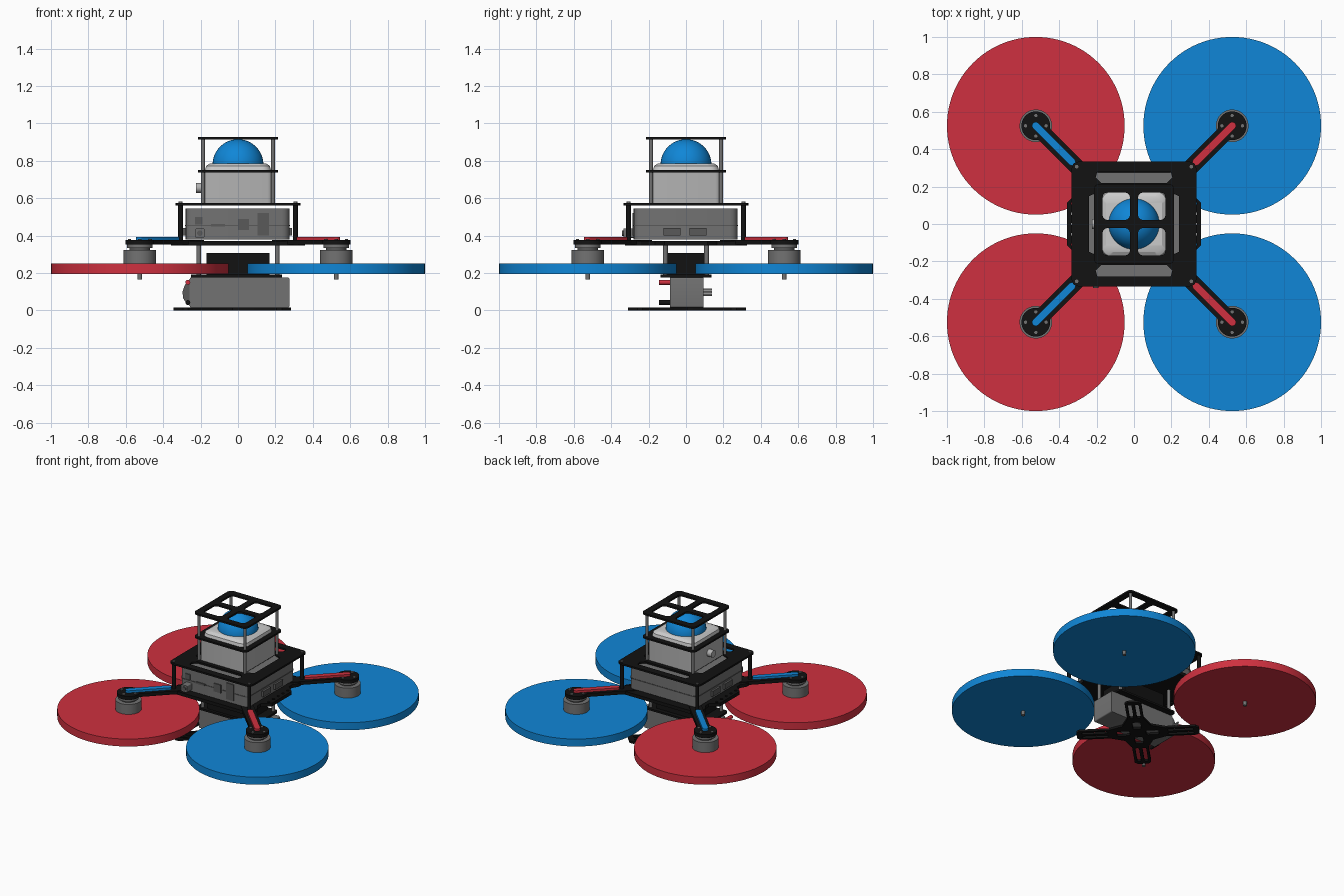
import bpy, bmesh
from math import pi, sin, cos, radians, sqrt
from mathutils import Matrix

if "Cube" in bpy.data.objects:
    bpy.data.objects.remove(bpy.data.objects["Cube"])

COL = {"red": (0.62, 0.03, 0.05), "blue": (0.005, 0.24, 0.68), "black": (0.006, 0.006, 0.006),
       "dark": (0.1, 0.1, 0.1), "mid": (0.17, 0.17, 0.17), "light": (0.45, 0.45, 0.45),
       "white": (0.7, 0.7, 0.68)}
MAT = {}
for key, c in COL.items():
    MAT[key] = bpy.data.materials.new(key)
    MAT[key].diffuse_color = (*c, 1)


def circle(x, y, r, n=32, a0=0.0, a1=2 * pi):
    full = abs(a1 - a0 - 2 * pi) < 1e-6
    d = n if full else n - 1
    return [(x + r * cos(a0 + (a1 - a0) * i / d), y + r * sin(a0 + (a1 - a0) * i / d)) for i in range(n)]


def rect(x0, x1, y0, y1, r=0.0, n=5):
    if r == 0:
        return [(x0, y0), (x1, y0), (x1, y1), (x0, y1)]
    pts = []
    for i, (x, y) in enumerate([(x1 - r, y1 - r), (x0 + r, y1 - r), (x0 + r, y0 + r), (x1 - r, y0 + r)]):
        pts += circle(x, y, r, n, i * pi / 2, (i + 1) * pi / 2)
    return pts


def turn(pts, a, ox=0.0, oy=0.0):
    return [(x * cos(a) - y * sin(a) + ox, x * sin(a) + y * cos(a) + oy) for x, y in pts]


def finish(name, me, mat):
    ob = bpy.data.objects.new(name, me)
    bpy.context.scene.collection.objects.link(ob)
    me.materials.clear()
    me.materials.append(MAT[mat])
    me.shade_smooth()
    me.set_sharp_from_angle(angle=radians(32))
    return ob


def plate(name, loops, z0, z1, mat, matrix=None, top_scale=1.0):
    """Flat outline with holes, extruded from z0 to z1."""
    cu = bpy.data.curves.new(name, 'CURVE')
    cu.dimensions = '2D'
    cu.fill_mode = 'BOTH'
    cu.extrude = (z1 - z0) / 2
    for loop in loops:
        s = cu.splines.new('POLY')
        s.points.add(len(loop) - 1)
        for p, (x, y) in zip(s.points, loop):
            p.co = (x, y, 0, 1)
        s.use_cyclic_u = True
    tmp = bpy.data.objects.new(name + "_curve", cu)
    bpy.context.scene.collection.objects.link(tmp)
    dg = bpy.context.evaluated_depsgraph_get()
    me = bpy.data.meshes.new_from_object(tmp.evaluated_get(dg))
    bpy.data.objects.remove(tmp)
    bpy.data.curves.remove(cu)
    bm = bmesh.new()
    bm.from_mesh(me)
    bmesh.ops.remove_doubles(bm, verts=bm.verts, dist=1e-5)
    for v in bm.verts:
        if v.co.z > 0:
            v.co.x *= top_scale
            v.co.y *= top_scale
        v.co.z += (z0 + z1) / 2
    bmesh.ops.recalc_face_normals(bm, faces=bm.faces)
    if matrix:
        bm.transform(matrix)
    bm.to_mesh(me)
    bm.free()
    return finish(name, me, mat)


FRONT = Matrix.Rotation(pi / 2, 4, 'X')   # outline in x,z; depth runs towards -y
SIDE = Matrix.Rotation(pi / 2, 4, 'Z') @ FRONT   # outline in y,z; depth runs towards +x

# Rotors, motors and arms
for sx in (-1, 1):
    for sy in (-1, 1):
        tag = ("left" if sx < 0 else "right") + ("_front" if sy < 0 else "_back")
        main, strip = ("red", "blue") if sx < 0 else ("blue", "red")
        cx, cy = 0.525 * sx, 0.525 * sy
        a = {(1, 1): 1, (-1, 1): 3, (-1, -1): 5, (1, -1): 7}[sx, sy] * pi / 4
        plate("rotor_disc_" + tag, [circle(cx, cy, 0.475, 96)], 0.195, 0.25, main)
        plate("motor_shaft_" + tag, [circle(cx, cy, 0.013, 16)], 0.165, 0.26, "mid")
        plate("motor_can_" + tag, [circle(cx, cy, 0.087, 48)], 0.25, 0.323, "mid")
        plate("motor_neck_" + tag, [circle(cx, cy, 0.055)], 0.32, 0.335, "dark")
        plate("motor_base_" + tag, [circle(cx, cy, 0.068)], 0.334, 0.353, "mid")
        R = 0.525 * sqrt(2)
        arm = [(0.3, -0.042), (R - 0.07, -0.042)] + circle(R, 0, 0.077, 25, -2.5, 2.5) + \
              [(R - 0.07, 0.042), (0.3, 0.042)]
        plate("arm_" + tag, [turn(arm, a)], 0.352, 0.377, "black")
        plate("arm_strip_" + tag, [turn(rect(0.45, R + 0.02, -0.02, 0.02, 0.019), a)], 0.375, 0.393, strip)
        for k in range(4):
            x, y = turn([(0.055, 0)], k * pi / 2, cx, cy)[0]
            plate("motor_screw_" + tag, [circle(x, y, 0.009, 10)], 0.37, 0.381, "mid")
        # Posts of the frame, the cage and the battery tray
        plate("frame_post_" + tag, [circle(0.307 * sx, 0.307 * sy, 0.013, 16)], 0.36, 0.57, "black")
        plate("frame_screw_" + tag, [circle(0.307 * sx, 0.307 * sy, 0.01, 12)], 0.57, 0.581, "mid")
        plate("cage_post_" + tag, [circle(0.187 * sx, 0.187 * sy, 0.011, 16)], 0.57, 0.918, "mid")
        plate("tray_post_" + tag, [circle(0.21 * sx, 0.11 * sy, 0.013, 16)], 0.18, 0.355, "mid")

# Lower frame plate with a drilled lug on either side
c, e, f, t = 0.3, 0.325, 0.357, 0.145
half = [(0.24, -0.325), (e, -0.325), (e, -0.24), (c, -0.2), (c, -0.165), (e, -t), (f, -t + 0.03)]
half += [(x, -y) for x, y in reversed(half)]
outline = half + [(-x, -y) for x, y in half]
holes = [circle(s * 0.328, y, 0.01, 12) for s in (-1, 1) for y in (-0.11, -0.055, 0, 0.055, 0.11)]
plate("lower_frame_plate", [outline] + holes, 0.348, 0.372, "black")

# Upper frame plate with four tapered windows
slot = [(-0.175, 0.218), (0.175, 0.218), (0.205, 0.25), (0.195, 0.282), (-0.195, 0.282), (-0.205, 0.25)]
side = [(-0.2, 0.168), (0.2, 0.168), (0.165, 0.235), (-0.165, 0.235)]
side = [(x * 0.9, y) for x, y in side]
outline = rect(-0.333, 0.333, -0.333, 0.333, 0.035)
side_wide = [(x, y + 0.005) for x, y in side]
plate("upper_frame_plate", [outline, slot, turn(slot, pi), turn(side_wide, pi / 2), turn(side_wide, -pi / 2)],
      0.562, 0.575, "black")

# Computer box with ports
plate("computer_case", [rect(-0.28, 0.275, -0.28, 0.275, 0.04)], 0.378, 0.546, "mid")
plate("computer_seam", [rect(-0.283, 0.278, -0.283, 0.278, 0.04)], 0.45, 0.456, "dark")
for nm, x0, x1, z0, z1 in (("panel", 0.105, 0.165, 0.4, 0.52), ("socket", 0.0, 0.06, 0.43, 0.49),
                           ("slot", -0.145, -0.07, 0.448, 0.462), ("button", -0.23, -0.19, 0.46, 0.5)):
    plate("front_" + nm, [rect(x0, x1, z0, z1)], 0.27, 0.287, "dark", FRONT)
plate("front_plug", [rect(-0.228, -0.18, 0.388, 0.438, 0.006)], 0.27, 0.335, "mid", FRONT)
plate("front_plug_core", [circle(-0.204, 0.413, 0.015, 16)], 0.33, 0.342, "dark", FRONT)
for y in (-0.12, 0.02):
    plate("right_port", [rect(y, y + 0.09, 0.4, 0.44)], 0.26, 0.29, "dark", SIDE)
    plate("left_port", [rect(y, y + 0.09, 0.4, 0.44)], -0.295, -0.27, "dark", SIDE)

# Scanner: body, tapered lid, dome and plug
plate("scanner_body", [rect(-0.187, 0.187, -0.187, 0.187, 0.03)], 0.575, 0.742, "light")
plate("scanner_lid", [rect(-0.178, 0.178, -0.178, 0.178, 0.05, 8)], 0.74, 0.772, "white", None, 0.96)
plate("scanner_lid_top", [rect(-0.171, 0.171, -0.171, 0.171, 0.048, 8)], 0.772, 0.786, "white", None, 0.88)
plate("scanner_plug", [circle(0, 0.655, 0.026, 24)], -0.225, -0.18, "light", SIDE)
me = bpy.data.meshes.new("scanner_dome")
bm = bmesh.new()
bmesh.ops.create_uvsphere(bm, u_segments=48, v_segments=24, radius=0.136)
bmesh.ops.delete(bm, geom=[v for v in bm.verts if v.co.z < -0.02], context='VERTS')
bmesh.ops.translate(bm, verts=bm.verts, vec=(0, 0, 0.779))
bm.to_mesh(me)
bm.free()
finish("scanner_dome", me, "blue")

# Cage plates around the scanner
ring = rect(-0.215, 0.215, -0.215, 0.215, 0.03)
plate("cage_middle_plate", [ring, rect(-0.165, 0.165, -0.165, 0.165, 0.04)], 0.738, 0.75, "black")
windows = [rect(min(s * 0.022, s * 0.168), max(s * 0.022, s * 0.168), min(u * 0.022, u * 0.168),
                max(u * 0.022, u * 0.168), 0.025) for s in (-1, 1) for u in (-1, 1)]
plate("cage_top_plate", [ring] + windows, 0.913, 0.926, "black")

# Power unit, tray and battery
plate("power_unit", [rect(-0.168, 0.168, -0.115, 0.105)], 0.19, 0.306, "black")
plate("battery_tray", [rect(-0.25, 0.235, -0.135, 0.135, 0.02)], 0.177, 0.191, "black")
plate("battery", [rect(-0.258, 0.275, 0.016, 0.176, 0.008)], -0.093, 0.086, "mid", FRONT)
cap = [(-0.25, 0.172), (-0.268, 0.16), (-0.287, 0.13), (-0.297, 0.1), (-0.293, 0.065), (-0.275, 0.035), (-0.25, 0.02)]
plate("battery_cap", [cap], -0.09, 0.083, "dark", FRONT)
plate("positive_lead", [circle(-0.268, 0.15, 0.013, 16)], 0.07, 0.145, "red", FRONT)
plate("negative_lead", [circle(-0.268, 0.042, 0.013, 16)], 0.07, 0.145, "black", FRONT)
for z in (0.082, 0.097, 0.112):
    plate("balance_lead", [circle(-0.268, z, 0.006, 10)], -0.14, -0.08, "light", FRONT)

# Cross-shaped foot plate with paired slots
w, L, o = 0.055, 0.41, (-0.03, 0.005)
foot, cuts = [], []
for k in range(4):
    a = pi / 4 + k * pi / 2
    tip = [(0.19, -w), (L - 0.02, -w), (L, -w + 0.02), (L, w - 0.02), (L - 0.02, w), (0.19, w)]
    foot += turn(tip, a, *o) + turn([(0.135, 0)], a + pi / 4, *o)
    for v in (-0.024, 0.024):
        cuts.append(turn(rect(0.2, 0.375, v - 0.013, v + 0.013, 0.012), a, *o))
    cuts.append(turn(rect(0.055, 0.14, -0.028, 0.028, 0.012), a, *o))
plate("foot_plate", [foot] + cuts, 0.0, 0.015, "black")

for m in bpy.data.materials:
    if m.users and not m.is_grease_pencil:
        m.use_nodes = True
        m.node_tree.nodes["Principled BSDF"].inputs["Base Color"].default_value = m.diffuse_color
